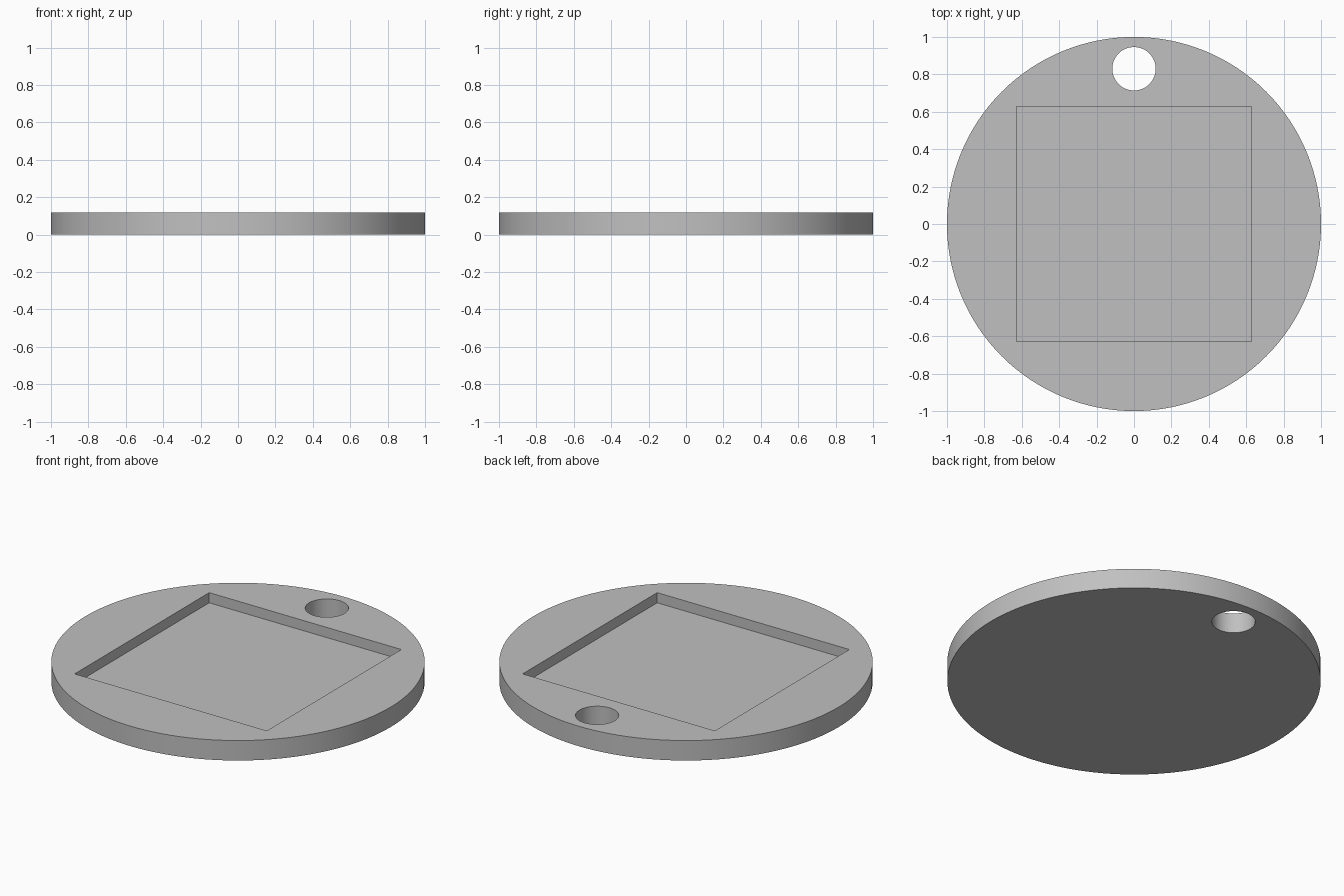
import bpy
import math

RADIUS, THICKNESS = 1.0, 0.118
HOLE_RADIUS, HOLE_Y = 0.116, 0.83
POCKET_SIDE, POCKET_DEPTH = 1.257, 0.06

default = bpy.data.objects.get("Cube")
if default:
    bpy.data.objects.remove(default, do_unlink=True)

grey = bpy.data.materials.new("plain_grey")
grey.use_nodes = True
colour = (0.53, 0.53, 0.53, 1.0)
grey.diffuse_color = colour
grey.node_tree.nodes["Principled BSDF"].inputs["Base Color"].default_value = colour


def cylinder(name, radius, height, y, z, sides):
    bpy.ops.mesh.primitive_cylinder_add(
        vertices=sides, radius=radius, depth=height, location=(0, y, z))
    obj = bpy.context.object
    obj.name = name
    obj.data.materials.append(grey)
    return obj


def cut(target, cutter):
    mod = target.modifiers.new("cut", 'BOOLEAN')
    mod.operation = 'DIFFERENCE'
    mod.solver = 'EXACT'
    mod.object = cutter
    bpy.context.view_layer.objects.active = target
    bpy.ops.object.modifier_apply(modifier=mod.name)
    bpy.data.objects.remove(cutter, do_unlink=True)


# Round tag body
disc = cylinder("round_tag", RADIUS, THICKNESS, 0, THICKNESS / 2, 128)

# Through hole near the back rim
cut(disc, cylinder("hole_cutter", HOLE_RADIUS, THICKNESS * 3, HOLE_Y, THICKNESS / 2, 64))

# Square pocket sunk into the top
bpy.ops.mesh.primitive_cube_add(size=1, location=(0, 0, THICKNESS))
pocket = bpy.context.object
pocket.name = "pocket_cutter"
pocket.scale = (POCKET_SIDE, POCKET_SIDE, POCKET_DEPTH * 2)
pocket.data.materials.append(grey)
bpy.context.view_layer.update()
cut(disc, pocket)

# Smooth round walls, crisp rims
bpy.ops.object.select_all(action='DESELECT')
disc.select_set(True)
bpy.context.view_layer.objects.active = disc
bpy.ops.object.shade_smooth_by_angle(angle=math.radians(30))
